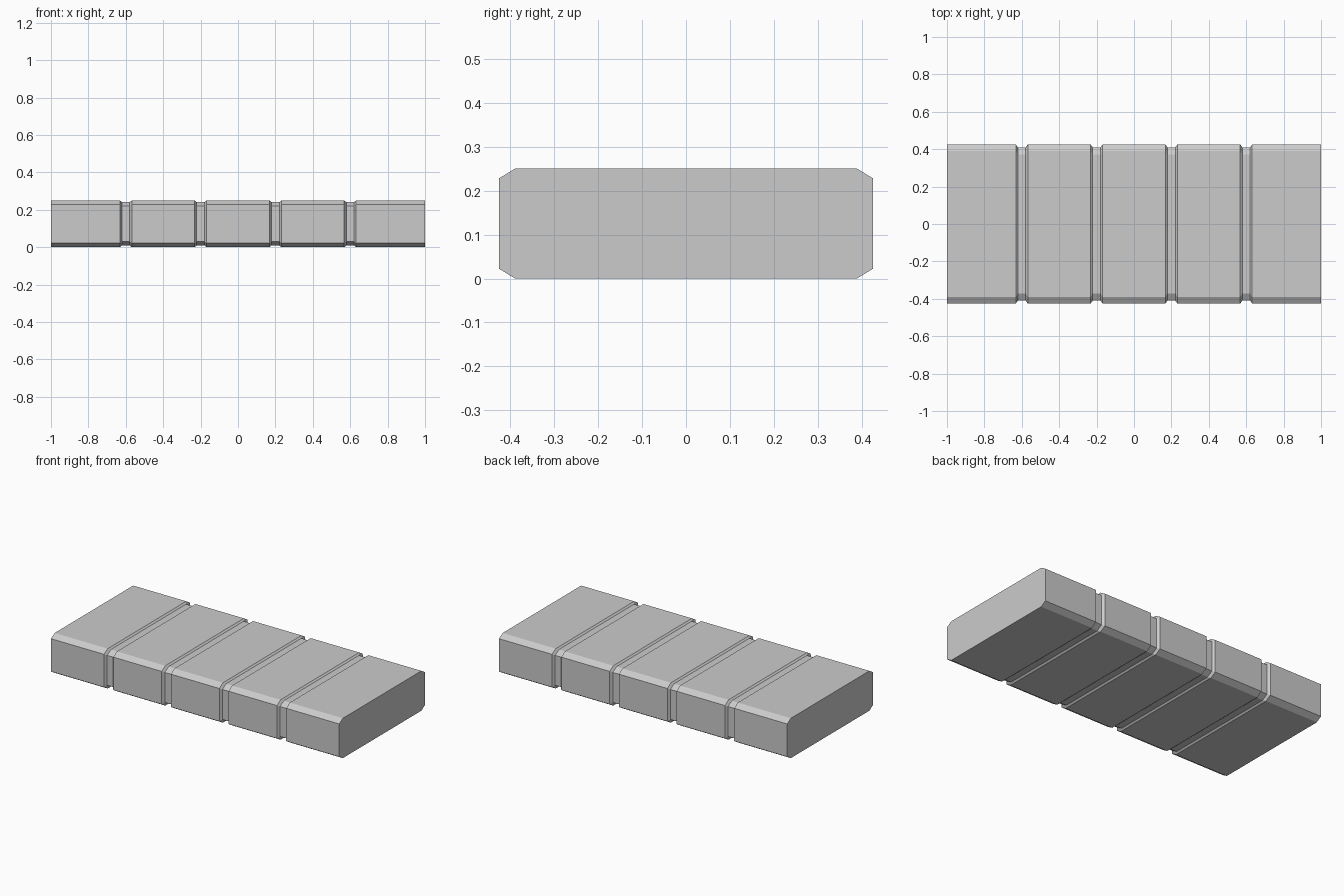
import bpy, bmesh

if "Cube" in bpy.data.objects:
    bpy.data.objects.remove(bpy.data.objects["Cube"])


def octagon(half_y, z0, z1, cy, cz):
    """Chamfered rectangle in the y-z plane."""
    a, b = half_y, half_y - cy
    return [(-b, z0), (b, z0), (a, z0 + cz), (a, z1 - cz),
            (b, z1), (-b, z1), (-a, z1 - cz), (-a, z0 + cz)]


OUTER = octagon(0.425, 0.0, 0.25, 0.036, 0.022)
INNER = octagon(0.41, 0.009, 0.241, 0.038, 0.022)

# Stations along the length: full section, dipping into each groove
stations = [(-1.0, OUTER)]
for gx in (-0.6, -0.2, 0.2, 0.6):
    stations += [(gx - 0.032, OUTER), (gx - 0.021, INNER),
                 (gx + 0.021, INNER), (gx + 0.032, OUTER)]
stations.append((1.0, OUTER))

# Grooved slab lofted through the stations
bm = bmesh.new()
rings = [[bm.verts.new((x, y, z)) for y, z in sec] for x, sec in stations]
for r, s in zip(rings, rings[1:]):
    for i in range(8):
        j = (i + 1) % 8
        bm.faces.new((r[i], r[j], s[j], s[i]))
bm.faces.new(rings[0])
bm.faces.new(rings[-1])
bmesh.ops.recalc_face_normals(bm, faces=bm.faces)

mesh = bpy.data.meshes.new("grooved_slab")
bm.to_mesh(mesh)
bm.free()
bpy.context.collection.objects.link(bpy.data.objects.new("grooved_slab", mesh))
